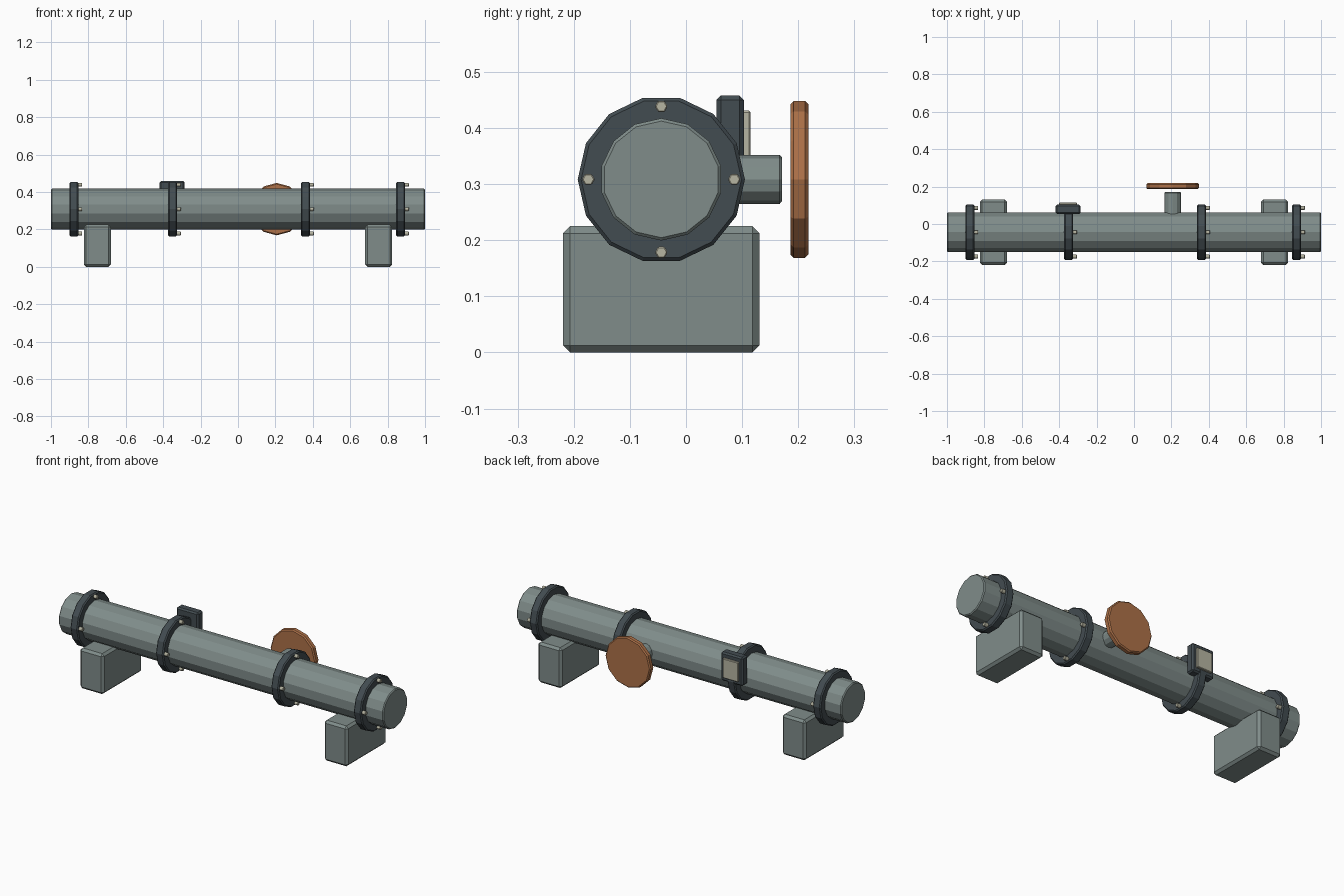
import bpy, bmesh, math
from mathutils import Vector

if "Cube" in bpy.data.objects:
    bpy.data.objects.remove(bpy.data.objects["Cube"])


def material(name, rgb):
    m = bpy.data.materials.new(name)
    m.diffuse_color = (*rgb, 1)
    m.use_nodes = True
    m.node_tree.nodes["Principled BSDF"].inputs["Base Color"].default_value = m.diffuse_color
    return m


GREY = material("grey_green_paint", (0.215, 0.265, 0.255))
DARK = material("dark_slate", (0.055, 0.072, 0.082))
ORANGE = material("orange_brown", (0.42, 0.165, 0.065))
PALE = material("pale_metal", (0.47, 0.46, 0.36))

AY, AZ = -0.044, 0.3085      # pipe axis


def finish(name, bm, mat, bevel):
    bmesh.ops.recalc_face_normals(bm, faces=bm.faces)
    me = bpy.data.meshes.new(name)
    bm.to_mesh(me)
    bm.free()
    me.materials.append(mat)
    ob = bpy.data.objects.new(name, me)
    bpy.context.scene.collection.objects.link(ob)
    if bevel:
        b = ob.modifiers.new("bevel", 'BEVEL')
        b.width = bevel
        b.segments = 1
        b.limit_method = 'ANGLE'
        b.angle_limit = math.radians(40)
    return ob


def prism(name, sides, r, axis, lo, hi, centre, mat, bevel=0.0, top_vertex=False):
    """Flat-sided cylinder along x or y; centre is (y, z) or (x, z)."""
    bm = bmesh.new()
    phase = math.pi / 2 if top_vertex else 0
    rings = []
    for d in (lo, hi):
        ring = []
        for i in range(sides):
            a = phase + i * math.tau / sides
            u, z = centre[0] + r * math.cos(a), centre[1] + r * math.sin(a)
            ring.append(bm.verts.new((d, u, z) if axis == 'x' else (u, d, z)))
        rings.append(ring)
        bm.faces.new(ring)
    for i in range(sides):
        j = (i + 1) % sides
        bm.faces.new((rings[0][i], rings[0][j], rings[1][j], rings[1][i]))
    return finish(name, bm, mat, bevel)


def box(name, lo, hi, mat, bevel):
    bm = bmesh.new()
    bmesh.ops.create_cube(bm, size=1)
    lo, hi = Vector(lo), Vector(hi)
    for v in bm.verts:
        v.co = Vector((v.co[k] * (hi[k] - lo[k]) + (hi[k] + lo[k]) / 2 for k in range(3)))
    return finish(name, bm, mat, bevel)


# Main pipe
prism("pipe", 14, 0.109, 'x', -1, 1, (AY, AZ), GREY, 0.005, True)

# Flange collars, each with four hex bolts on its right face
for n, x in enumerate((-0.877, -0.35, 0.361, 0.869), 1):
    prism(f"flange_{n}", 14, 0.149, 'x', x - 0.0235, x + 0.0235, (AY, AZ), DARK, 0.006)
    for k in range(4):
        a = k * math.pi / 2
        c = (AY + 0.13 * math.cos(a), AZ + 0.13 * math.sin(a))
        prism(f"bolt_{n}_{k + 1}", 6, 0.0115, 'x', x + 0.015, x + 0.044, c, PALE, 0.002)

# Support blocks
for side, x in (("left", -0.752), ("right", 0.752)):
    box(f"support_{side}", (x - 0.0725, -0.219, 0), (x + 0.0725, 0.131, 0.225), GREY, 0.0125)

# Valve stem and hand wheel at the back
prism("valve_stem", 12, 0.0435, 'y', 0.0, 0.171, (0.207, AZ), GREY, 0.004, True)
prism("hand_wheel", 12, 0.14, 'y', 0.186, 0.218, (0.207, AZ), ORANGE, 0.006, True)

# Gauge housing with its pale face plate
box("gauge_box", (-0.42, 0.054, 0.298), (-0.285, 0.103, 0.458), DARK, 0.008)
box("gauge_face", (-0.40, 0.095, 0.322), (-0.305, 0.115, 0.431), PALE, 0.003)
